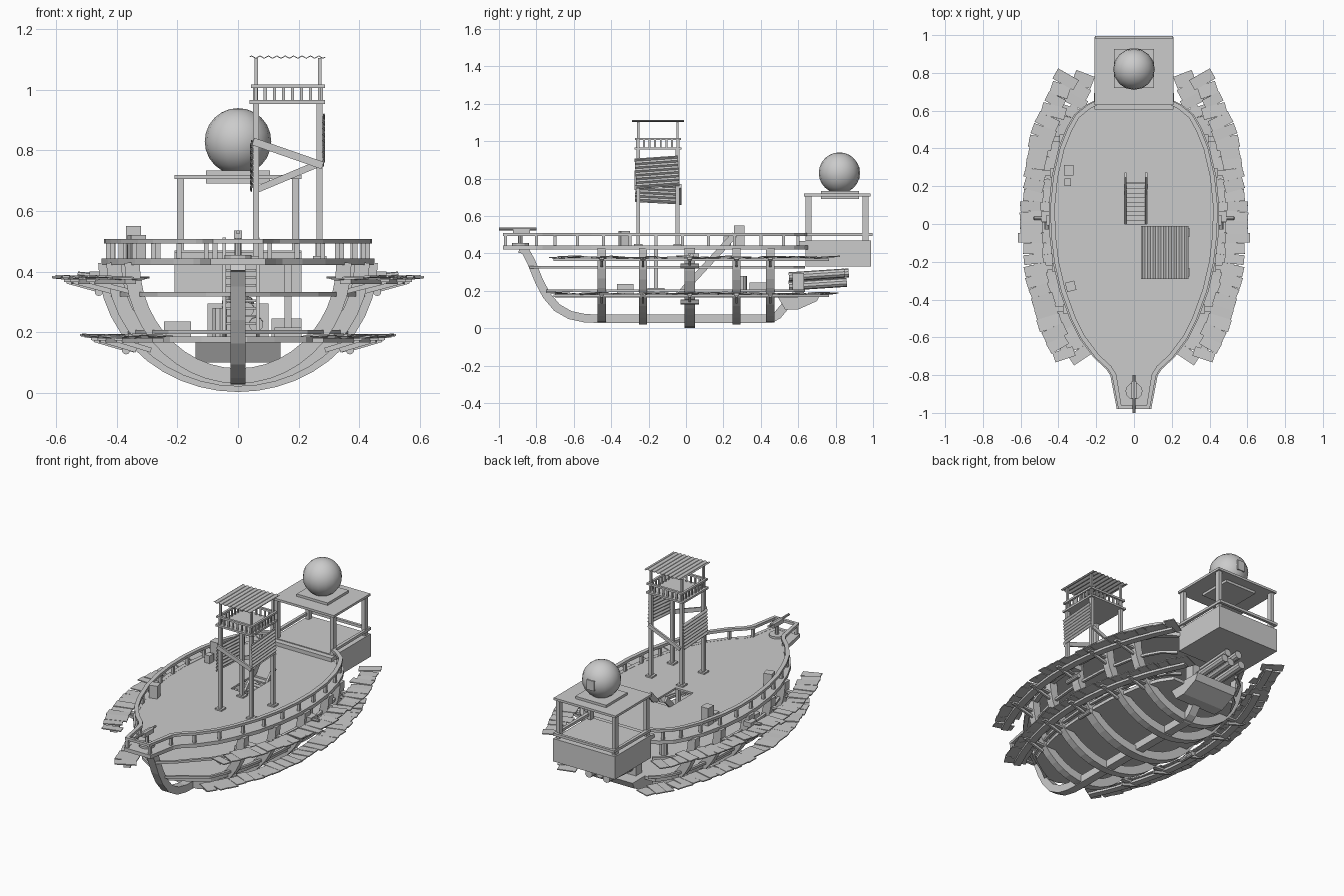
import bpy, bmesh, math, random
from mathutils import Vector, Matrix, Euler

if "Cube" in bpy.data.objects:
    bpy.data.objects.remove(bpy.data.objects["Cube"])
random.seed(4)
X, Y, Z = Vector((1, 0, 0)), Vector((0, 1, 0)), Vector((0, 0, 1))


def finish(bm, name, mirror=False):
    bmesh.ops.recalc_face_normals(bm, faces=bm.faces)
    me = bpy.data.meshes.new(name)
    bm.to_mesh(me)
    bm.free()
    ob = bpy.data.objects.new(name, me)
    bpy.context.collection.objects.link(ob)
    if mirror:
        ob.modifiers.new("mirror", 'MIRROR').use_mirror_merge = False
    return ob


def box(bm, c, s, rot=(0, 0, 0)):
    m = Matrix.Translation(c) @ Euler(rot).to_matrix().to_4x4() @ Matrix.Diagonal((*s, 1))
    bmesh.ops.create_cube(bm, size=1, matrix=m)


def sweep(bm, pts, w, h, up=Z, closed=False):
    """Rectangular bar along pts: h along 'up', w across it."""
    pts = [Vector(p) for p in pts]
    n, rings = len(pts), []
    for i, p in enumerate(pts):
        a = pts[i - 1] if i or closed else p
        b = pts[(i + 1) % n] if i < n - 1 or closed else p
        s = (b - a).cross(up).normalized()
        rings.append([bm.verts.new(p + s * w / 2 * i1 + up * h / 2 * j1)
                      for i1, j1 in ((-1, -1), (1, -1), (1, 1), (-1, 1))])
    for i in range(n if closed else n - 1):
        r, q = rings[i], rings[(i + 1) % n]
        for k in range(4):
            bm.faces.new((r[k], r[(k + 1) % 4], q[(k + 1) % 4], q[k]))
    if not closed:
        bm.faces.new(rings[0])
        bm.faces.new(rings[-1][::-1])


def rod(bm, a, b, r, seg=8):
    a, b = Vector(a), Vector(b)
    m = Matrix.Translation((a + b) / 2) @ (b - a).to_track_quat('Z', 'Y').to_matrix().to_4x4()
    bmesh.ops.create_cone(bm, cap_ends=True, segments=seg, radius1=r, radius2=r, depth=(b - a).length, matrix=m)


def prism(bm, pts, vec):
    f = bm.faces.new([bm.verts.new(p) for p in pts])
    g = bmesh.ops.extrude_face_region(bm, geom=[f])
    bmesh.ops.translate(bm, vec=vec, verts=[v for v in g['geom'] if isinstance(v, bmesh.types.BMVert)])


# half outline of the deck: (y, half width)
OUT = [(-.97, .075), (-.8, .105), (-.76, .13), (-.7, .195), (-.6, .27), (-.5, .32), (-.35, .375), (-.2, .41), (-.05, .428),
       (.1, .43), (.25, .415), (.4, .38), (.5, .34), (.57, .3), (.62, .24), (.64, .2)]


def half(y):
    for (a, p), (b, q) in zip(OUT, OUT[1:]):
        if a <= y <= b:
            return p + (q - p) * (y - a) / (b - a)
    return OUT[-1][1]


def loop(z, sx=1, grow=0):
    r = [((w + grow) * sx, y, z) for y, w in OUT]
    return r[::-1] + [(-x, y, z) for x, y, z in r]


# upper deck with stair opening
bm = bmesh.new()
prism(bm, loop(.43), Z * .012)
deck = finish(bm, "upper_deck")
bm = bmesh.new()
box(bm, (.01, .11, .43), (.12, .22, .1))
cut = finish(bm, "hatch_cutter")
cut.hide_render = True
cut.display_type = 'WIRE'
mod = deck.modifiers.new("hatch", 'BOOLEAN')
mod.object = cut
mod.operation = 'DIFFERENCE'

# lower deck
bm = bmesh.new()
low = [(half(y) * .8, y) for y in (-.58, -.5, -.35, -.2, 0, .2, .4, .52, .6)]
low = [(.03, -.7), (.12, -.65)] + low
prism(bm, [(x, y, .165) for x, y in low] + [(-x, y, .165) for x, y in low[::-1]], Z * .02)
finish(bm, "lower_deck")

# deck edge beam, handrail and rail posts
bm = bmesh.new()
sweep(bm, loop(.432, grow=.008), .025, .022)
finish(bm, "deck_edge_beam")
bm = bmesh.new()
sweep(bm, loop(.5), .024, .016)
finish(bm, "hand_rail")
bm = bmesh.new()
for y in (-.965, -.8, -.7, -.58, -.44, -.3, -.16, -.02, .12, .26, .4, .52, .6):
    box(bm, (half(y), y, .468), (.016, .016, .06))
finish(bm, "rail_posts", True)

# open hull ribs
for i, (y, a, bot) in enumerate(((-.45, .35, .055), (-.23, .41, .045), (.02, .437, .027), (.27, .42, .045), (.45, .37, .055))):
    bm = bmesh.new()
    arc = [math.pi * k / 22 for k in range(23)]
    sweep(bm, [(a * math.cos(t), y, .43 - (.43 - bot) * math.sin(t)) for t in arc], .05, .055 if i == 2 else .045, Y)
    finish(bm, "hull_rib_%d" % i)

# keel and stem
bm = bmesh.new()
sweep(bm, [(0, y, z) for y, z in ((-.89, .425), (-.86, .415), (-.83, .36), (-.785, .25), (-.745, .175), (-.69, .11), (-.62, .07),
                                  (-.54, .053), (-.45, .05), (.46, .05), (.49, .07), (.54, .13))], .045, .05, X)
finish(bm, "keel")

# hull stringers
bm = bmesh.new()
for z, s, y0 in ((.325, .96, -.83), (.2, .83, -.74)):
    p = [(.02, y0, z), (.1, y0 + .06, z)]
    p += [(half(y) * s, y, z) for y in (-.6, -.5, -.35, -.2, 0, .2, .4, .5, .57, .63)]
    sweep(bm, p, .016, .014)
finish(bm, "hull_stringers", True)

# outer plank walkways with beams and brackets
for name, xo, z in (("upper", .6, .378), ("lower", .51, .185)):
    cx = lambda y: xo - .055 - .19 * ((y - .02) / .75) ** 2
    bm = bmesh.new()
    y = -.69
    while y < .78:
        ang = math.atan(-.38 * (y - .02) / .5625)
        box(bm, (cx(y) + random.uniform(-.008, .008), y, z + random.uniform(-.003, .005)),
            (random.uniform(.1, .13), random.uniform(.05, .07), .006),
            (random.uniform(-.04, .04), random.uniform(-.05, 0), -ang + random.uniform(-.15, .15)))
        y += .056
    finish(bm, name + "_walkway_planks", True)
    bm = bmesh.new()
    sweep(bm, [(cx(-.7 + k * .104) - .015, -.7 + k * .104, z - .012) for k in range(15)], .04, .014)
    for y in (-.45, -.23, .02, .27, .45):
        hx = half(y) * (.95 if name == "upper" else .76)
        sweep(bm, [(hx, y, z - .012), (cx(y) + .03, y, z - .006)], .025, .012)
        sweep(bm, [(hx + .03, y, z - .045), (cx(y) + .02, y, z - .01)], .016, .012, Y)
    hx = cx(.02) - .085
    rod(bm, (hx, -.03, z - .045), (hx, .07, z - .045), .014, 10)
    finish(bm, name + "_walkway_supports", True)
bm = bmesh.new()
box(bm, (.465, .04, .385), (.05, .06, .03))
rod(bm, (.48, .03, .385), (.53, .03, .39), .01)
finish(bm, "side_mechanism", True)

# stern cabin box, railing, roof
bm = bmesh.new()
box(bm, (0, .815, .4), (.42, .35, .14))
box(bm, (0, .625, .45), (.42, .035, .03))
finish(bm, "stern_box")
bm = bmesh.new()
sweep(bm, [(.2, .64, .5), (.2, .988, .5), (-.2, .988, .5), (-.2, .64, .5)], .022, .016)
for x in (-.19, .19):
    for y in (.655, .96):
        box(bm, (x, y, .585), (.022, .03, .25))
finish(bm, "stern_posts_and_rail")
bm = bmesh.new()
box(bm, (0, .808, .712), (.42, .355, .014))
box(bm, (0, .823, .712), (.21, .205, .044))
finish(bm, "stern_roof")
bpy.ops.mesh.primitive_uv_sphere_add(segments=16, ring_count=12, radius=.11, location=(0, .82, .83))
bpy.context.object.name = "sphere_tank"
bpy.ops.object.shade_smooth_by_angle(angle=math.radians(40))
bm = bmesh.new()
box(bm, (0, .92, .83), (.05, .02, .06))
finish(bm, "sphere_hatch")

# stern wedge and exhaust pipes
bm = bmesh.new()
prism(bm, [(-.14, y, z) for y, z in ((.48, .185), (.53, .1), (.6, .1), (.7, .145), (.72, .185))], X * .28)
finish(bm, "stern_wedge")
bm = bmesh.new()
for x, z, e in ((-.06, .23, .86), (0, .235, .84), (.06, .23, .86), (-.03, .28, .87), (.03, .28, .85)):
    rod(bm, (x, .55, z - .005), (x, e, z + .015), .024, 10)
box(bm, (0, .6, .24), (.2, .06, .11))
finish(bm, "exhaust_pipes")

# watchtower
TX, TY = (.06, .27), (-.255, -.045)
bm = bmesh.new()
for x in TX:
    for y in TY:
        box(bm, (x, y, .7), (.02, .02, .53))
        box(bm, (x, y, 1.03), (.012, .012, .15))
        box(bm, (x, y, .446), (.045, .045, .01))
sweep(bm, [(.05, -.27, .83), (.28, -.27, .75)], .025, .012, Y)
sweep(bm, [(.06, -.03, .67), (.275, -.03, .76)], .022, .012, Y)
box(bm, (.163, -.15, .96), (.25, .25, .012))
for k in range(8):
    d = -.105 + .03 * k
    for s in (-1, 1):
        box(bm, (.165 + d, -.15 + s * .112, .985), (.01, .008, .05))
        box(bm, (.165 + s * .112, -.15 + d, .985), (.008, .01, .05))
for s in (-1, 1):
    box(bm, (.165, -.15 + s * .115, 1.012), (.245, .014, .012))
    box(bm, (.165 + s * .115, -.15, 1.012), (.014, .245, .012))
finish(bm, "watchtower_frame")


def corrugated(name, u, v, waves, m):
    bm = bmesh.new()
    n = waves * 4
    rows = [[bm.verts.new(m @ Vector((u * (k / n - .5), s * v / 2, .004 * math.sin(k * math.pi / 2)))) for s in (-1, 1)]
            for k in range(n + 1)]
    for a, b in zip(rows, rows[1:]):
        bm.faces.new((a[0], b[0], b[1], a[1]))
    finish(bm, name).modifiers.new("thick", 'SOLIDIFY').thickness = .003


corrugated("tower_roof", .25, .28, 9, Matrix.Translation((.163, -.15, 1.11)))
for name, x, z, t in (("right", .284, .835, .07), ("left", .046, .75, -.05)):
    corrugated("tower_panel_" + name, .16, .23, 8,
               Matrix.Translation((x, -.155, z)) @ Matrix.Rotation(t, 4, 'X') @ Matrix.Rotation(math.pi / 2, 4, 'Y'))

# stairs through the hatch
bm = bmesh.new()
for x in (-.045, .065):
    sweep(bm, [(x, -.03, .185), (x, .26, .5)], .035, .012, X)
for k in range(10):
    t = (k + .7) / 10.5
    box(bm, (.01, -.03 + .25 * t, .185 + .265 * t), (.1, .03, .008))
finish(bm, "stairs")

# deck chests, cargo and inner post
bm = bmesh.new()
box(bm, (-.345, .285, .495), (.05, .055, .11))
box(bm, (-.35, .22, .465), (.035, .04, .05))
box(bm, (-.335, -.33, .48), (.05, .05, .08), (0, 0, .25))
finish(bm, "deck_chests")
bm = bmesh.new()
box(bm, (-.2, -.325, .21), (.09, .09, .05))
box(bm, (.16, .385, .215), (.1, .09, .06))
box(bm, (.165, -.16, .2), (.09, .09, .03))
box(bm, (.165, -.16, .31), (.022, .022, .25))
rod(bm, (-.06, .3, .185), (-.06, .3, .28), .025, 10)
finish(bm, "lower_cargo")

# bow gun
bm = bmesh.new()
rod(bm, (0, -.885, .44), (0, -.885, .455), .045, 12)
rod(bm, (0, -.885, .45), (0, -.885, .52), .012)
box(bm, (0, -.88, .522), (.028, .09, .026))
rod(bm, (0, -1, .53), (0, -.8, .53), .007)
finish(bm, "bow_gun")
